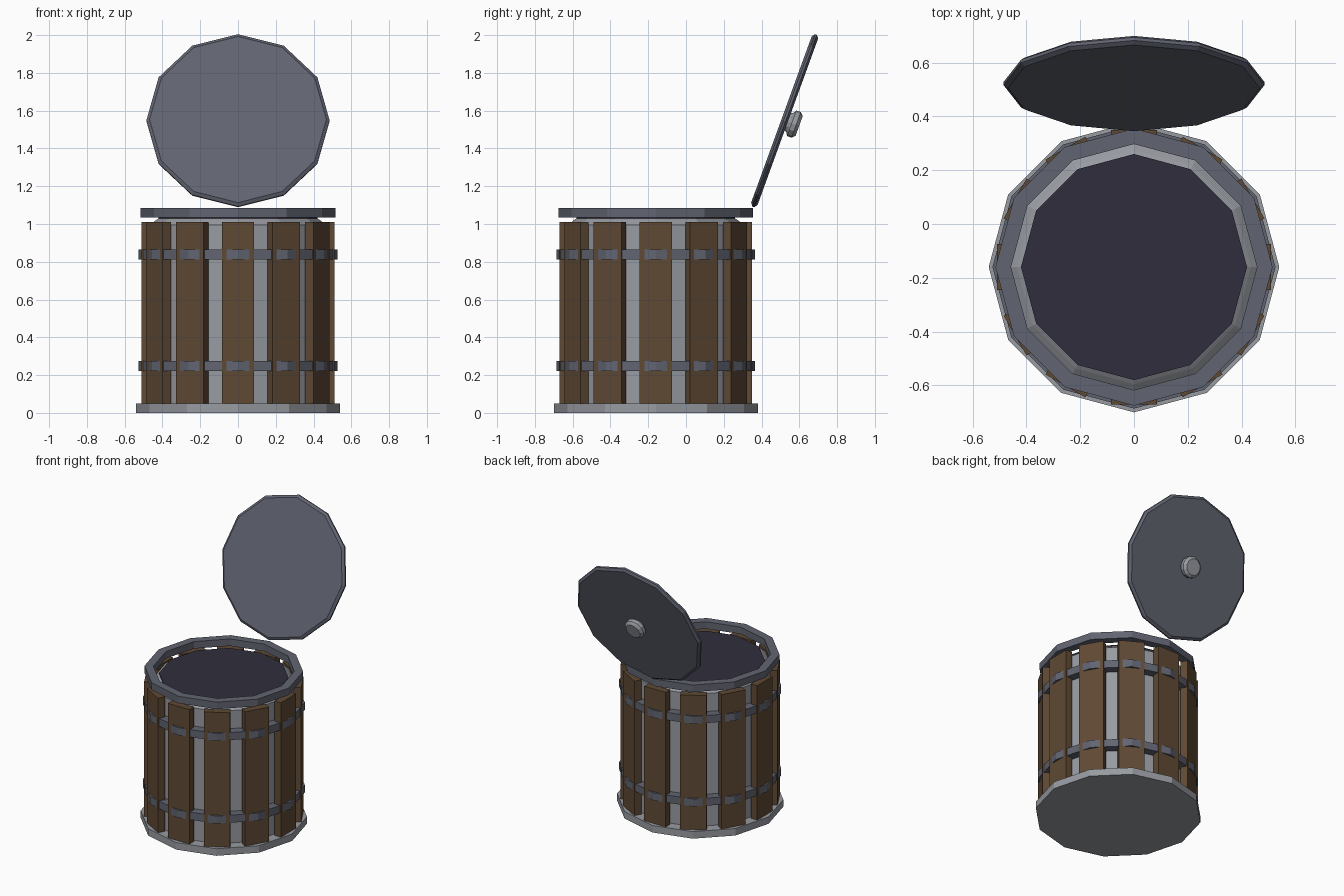
import bpy, bmesh, math
from mathutils import Matrix, Vector

if "Cube" in bpy.data.objects:
    bpy.data.objects.remove(bpy.data.objects["Cube"])

SIDES = 12
BARREL = Matrix.Translation((0, -0.16, 0))


def material(name, rgb):
    m = bpy.data.materials.new(name)
    m.diffuse_color = (*rgb, 1)
    m.use_nodes = True
    m.node_tree.nodes["Principled BSDF"].inputs["Base Color"].default_value = m.diffuse_color
    return m


iron = material("dark iron", (0.12, 0.127, 0.165))
steel = material("light steel", (0.31, 0.325, 0.355))
wood = material("brown wood", (0.115, 0.067, 0.034))
water = material("dark contents", (0.03, 0.027, 0.045))


def finish(bm, name, mat, matrix):
    bmesh.ops.recalc_face_normals(bm, faces=bm.faces)
    me = bpy.data.meshes.new(name)
    bm.to_mesh(me)
    bm.free()
    me.materials.append(mat)
    ob = bpy.data.objects.new(name, me)
    ob.matrix_world = matrix
    bpy.context.collection.objects.link(ob)
    return ob


def lathe(name, profile, mat, matrix=BARREL, hollow=False):
    """Twelve-sided turned part from (radius, z) points; capped, or a closed ring."""
    bm = bmesh.new()
    rings = []
    for r, z in profile:
        rings.append([bm.verts.new((r * math.cos(math.tau * i / SIDES),
                                    r * math.sin(math.tau * i / SIDES), z))
                      for i in range(SIDES)])
    pairs = list(zip(rings, rings[1:]))
    if hollow:
        pairs.append((rings[-1], rings[0]))
    else:
        bm.faces.new(rings[0])
        bm.faces.new(rings[-1])
    for a, b in pairs:
        for i in range(SIDES):
            j = (i + 1) % SIDES
            bm.faces.new((a[i], a[j], b[j], b[i]))
    return finish(bm, name, mat, matrix)


def ring(name, r_in, r_out, z0, z1, mat):
    return lathe(name, [(r_out, z0), (r_out, z1), (r_in, z1), (r_in, z0)],
                 mat, hollow=True)


# Base plate, inner drum and dark contents
lathe("base_plate", [(0.54, 0), (0.54, 0.05)], steel)
lathe("inner_drum", [(0.465, 0.04), (0.465, 0.995), (0.435, 1.02), (0.42, 1.03)], steel)
lathe("contents", [(0.42, 1.028), (0.42, 1.038)], water)

# Wooden staves, one on each corner of the drum
for k in range(SIDES):
    bm = bmesh.new()
    bmesh.ops.create_cube(bm, size=1, matrix=Matrix.Translation((0.485, 0, 0.53))
                          @ Matrix.Diagonal((0.05, 0.17, 0.96, 1)))
    finish(bm, f"stave_{k + 1}", wood,
           BARREL @ Matrix.Rotation(math.tau * k / SIDES, 4, 'Z'))

# Hoops and top rim
ring("lower_hoop", 0.46, 0.526, 0.222, 0.276, iron)
ring("upper_hoop", 0.46, 0.526, 0.812, 0.866, iron)
ring("top_rim", 0.457, 0.515, 1.035, 1.085, iron)

# Open lid leaning back, with its knob on the rear side
LID = Matrix.Translation((0, 0.522, 1.547)) @ Matrix.Rotation(math.radians(-110), 4, 'X')
lathe("lid", [(0.468, -0.018), (0.485, -0.006), (0.485, 0.006), (0.468, 0.018)], iron, LID)
lathe("lid_knob", [(0.045, 0.01), (0.055, 0.03), (0.072, 0.04), (0.072, 0.065),
                   (0.055, 0.082)], steel, LID)
